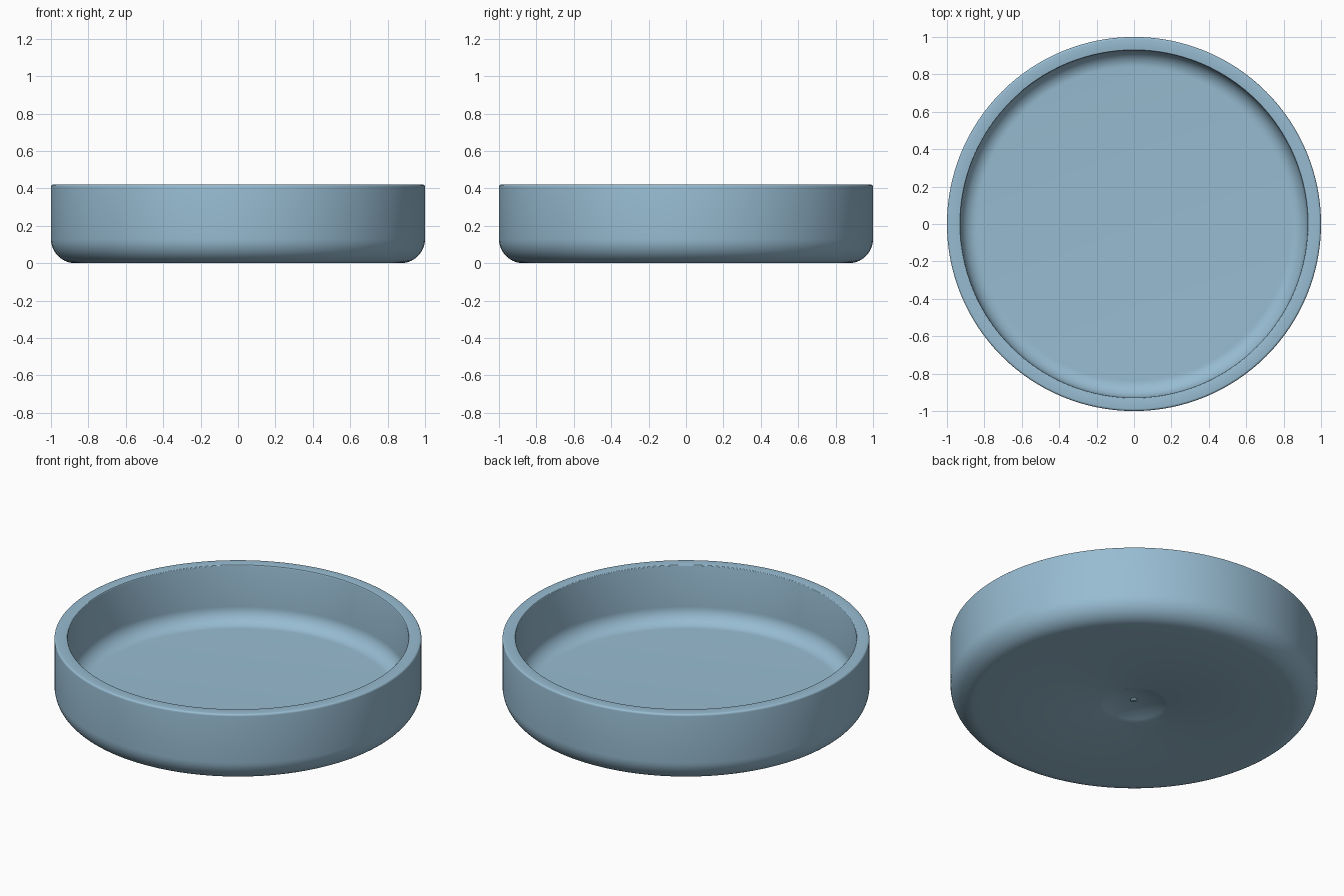
import bpy, bmesh, math

default = bpy.data.objects.get("Cube")
if default:
    bpy.data.objects.remove(default, do_unlink=True)

HEIGHT, RADIUS, INNER, FLOOR = 0.42, 1.0, 0.928, 0.08
DIMPLE_R, DIMPLE_D = 0.19, 0.035

blue = bpy.data.materials.new("soft_blue")
blue.use_nodes = True
blue.diffuse_color = (0.31, 0.5, 0.64, 1)
blue.node_tree.nodes["Principled BSDF"].inputs["Base Color"].default_value = blue.diffuse_color


def arc(cx, cz, r, start, end, steps):
    """Points of a rounded corner, angles in degrees."""
    angles = [math.radians(start + (end - start) * i / steps) for i in range(steps + 1)]
    return [(cx + r * math.cos(a), cz + r * math.sin(a)) for a in angles]


def lathe(name, profile, segments=128):
    """Spin a radius/height profile around the z axis."""
    bm = bmesh.new()
    verts = [bm.verts.new((r, 0, z)) for r, z in profile]
    edges = [bm.edges.new(pair) for pair in zip(verts, verts[1:])]
    bmesh.ops.spin(bm, geom=verts + edges, cent=(0, 0, 0), axis=(0, 0, 1),
                   angle=math.tau, steps=segments, use_duplicate=False)
    bmesh.ops.remove_doubles(bm, verts=bm.verts, dist=1e-5)
    bmesh.ops.recalc_face_normals(bm, faces=bm.faces)
    mesh = bpy.data.meshes.new(name)
    bm.to_mesh(mesh)
    bm.free()
    obj = bpy.data.objects.new(name, mesh)
    bpy.context.collection.objects.link(obj)
    mesh.materials.append(blue)
    bpy.context.view_layer.objects.active = obj
    obj.select_set(True)
    bpy.ops.object.shade_smooth_by_angle(angle=math.radians(30))
    obj.select_set(False)
    return obj


# Shallow dimple under the base, with a tiny moulding nub at its centre
nub = [(0, 0.026), (0.012, 0.027), (0.02, 0.034)]
dimple = [(r, DIMPLE_D * (1 - (r / DIMPLE_R) ** 2))
          for r in (DIMPLE_R * i / 8 for i in range(1, 9))]

# Rounded base corner, outer wall, softened rim, inner wall, rounded floor corner
base_r, rim_r, floor_r = 0.13, 0.012, 0.09
profile = (nub + dimple
           + arc(RADIUS - base_r, base_r, base_r, -90, 0, 14)
           + arc(RADIUS - rim_r, HEIGHT - rim_r, rim_r, 0, 90, 5)
           + arc(INNER + rim_r / 2, HEIGHT - rim_r / 2, rim_r / 2, 90, 180, 3)
           + arc(INNER - floor_r, FLOOR + floor_r, floor_r, 0, -90, 12)
           + [(0, FLOOR)])
lathe("round_dish", profile)
